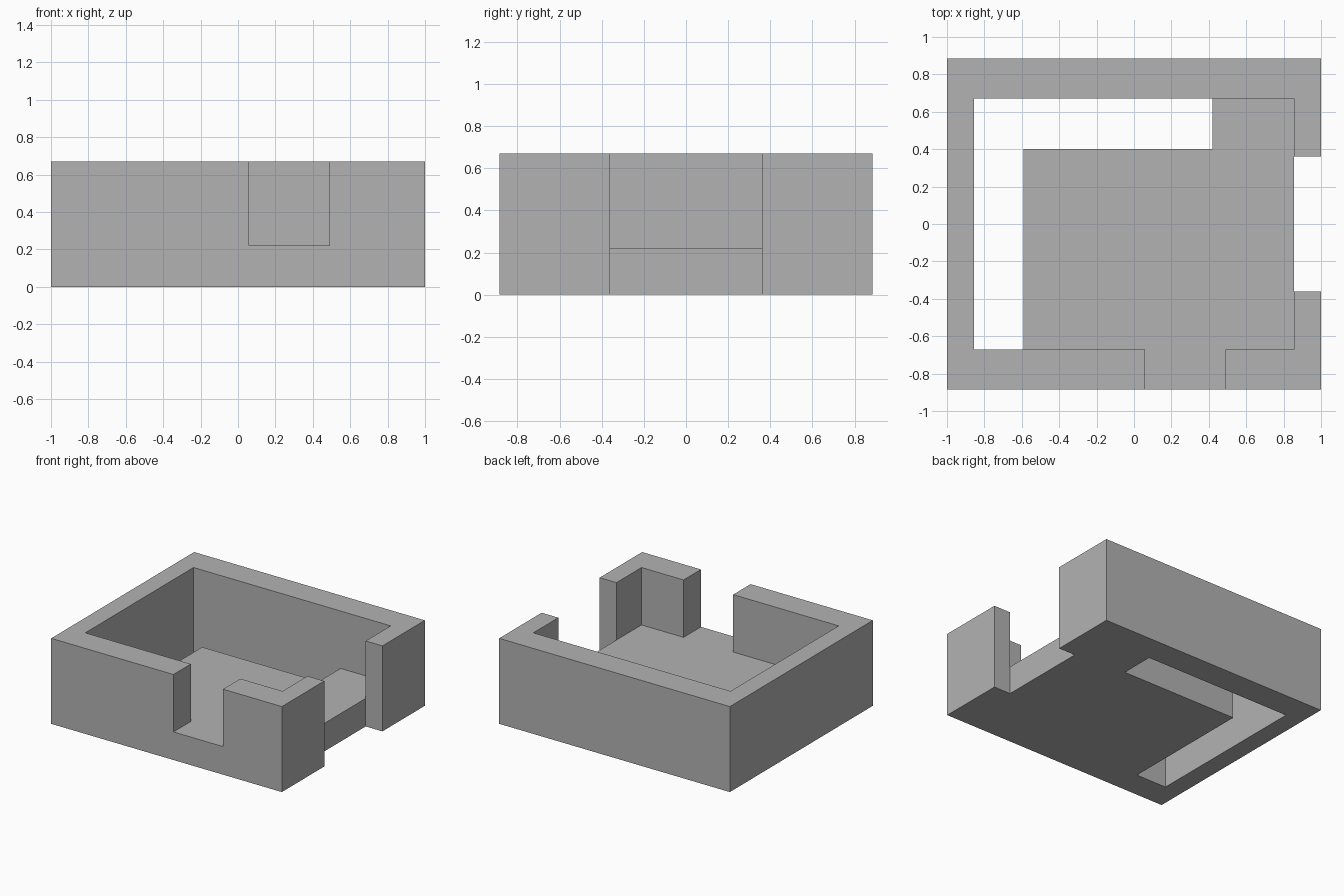
import bpy
import bmesh
from mathutils import Vector

if "Cube" in bpy.data.objects:
    bpy.data.objects.remove(bpy.data.objects["Cube"], do_unlink=True)

# Main dimensions
OUT_X, OUT_Y, HEIGHT = 1.0, 0.885, 0.67
IN_X, IN_Y, FLOOR = 0.855, 0.67, 0.22
OVER = 0.2


def box(name, low, high):
    """Axis-aligned box between two corners."""
    low, high = Vector(low), Vector(high)
    bm = bmesh.new()
    bmesh.ops.create_cube(bm, size=1)
    for v in bm.verts:
        v.co = (low + high) / 2 + v.co * (high - low)
    mesh = bpy.data.meshes.new(name)
    bm.to_mesh(mesh)
    bm.free()
    obj = bpy.data.objects.new(name, mesh)
    bpy.context.collection.objects.link(obj)
    return obj


# Solid block that becomes the walled tray
tray = box("walled_tray", (-OUT_X, -OUT_Y, 0), (OUT_X, OUT_Y, HEIGHT))

top, below = HEIGHT + OVER, -OVER
cutters = [
    # Open room above the floor
    box("room_cutter", (-IN_X, -IN_Y, FLOOR), (IN_X, IN_Y, top)),
    # Front doorway, down to the floor
    box("doorway_cutter", (0.06, -OUT_Y - OVER, FLOOR), (0.49, -IN_Y + OVER, top)),
    # Full-height gap in the left wall
    box("side_gap_cutter", (IN_X, -0.36, below), (OUT_X + OVER, 0.36, top)),
    # L-shaped opening through the floor
    box("floor_slot_side_cutter", (-IN_X, -IN_Y, below), (-0.59, IN_Y, top)),
    box("floor_slot_back_cutter", (-IN_X, 0.4, below), (0.42, IN_Y, top)),
]

for cutter in cutters:
    cutter.hide_render = True
    mod = tray.modifiers.new(cutter.name, "BOOLEAN")
    mod.operation = "DIFFERENCE"
    mod.solver = "EXACT"
    mod.object = cutter

# Bake the cuts and drop the cutters
bpy.context.view_layer.update()
graph = bpy.context.evaluated_depsgraph_get()
tray_mesh = bpy.data.meshes.new_from_object(tray.evaluated_get(graph))
tray.modifiers.clear()
tray.data = tray_mesh
for cutter in cutters:
    bpy.data.objects.remove(cutter, do_unlink=True)

# Plain grey finish
grey = bpy.data.materials.new("plain_grey")
grey.use_nodes = True
colour = (0.45, 0.45, 0.45, 1)
grey.diffuse_color = colour
grey.node_tree.nodes["Principled BSDF"].inputs["Base Color"].default_value = colour
tray_mesh.materials.clear()
tray_mesh.materials.append(grey)
